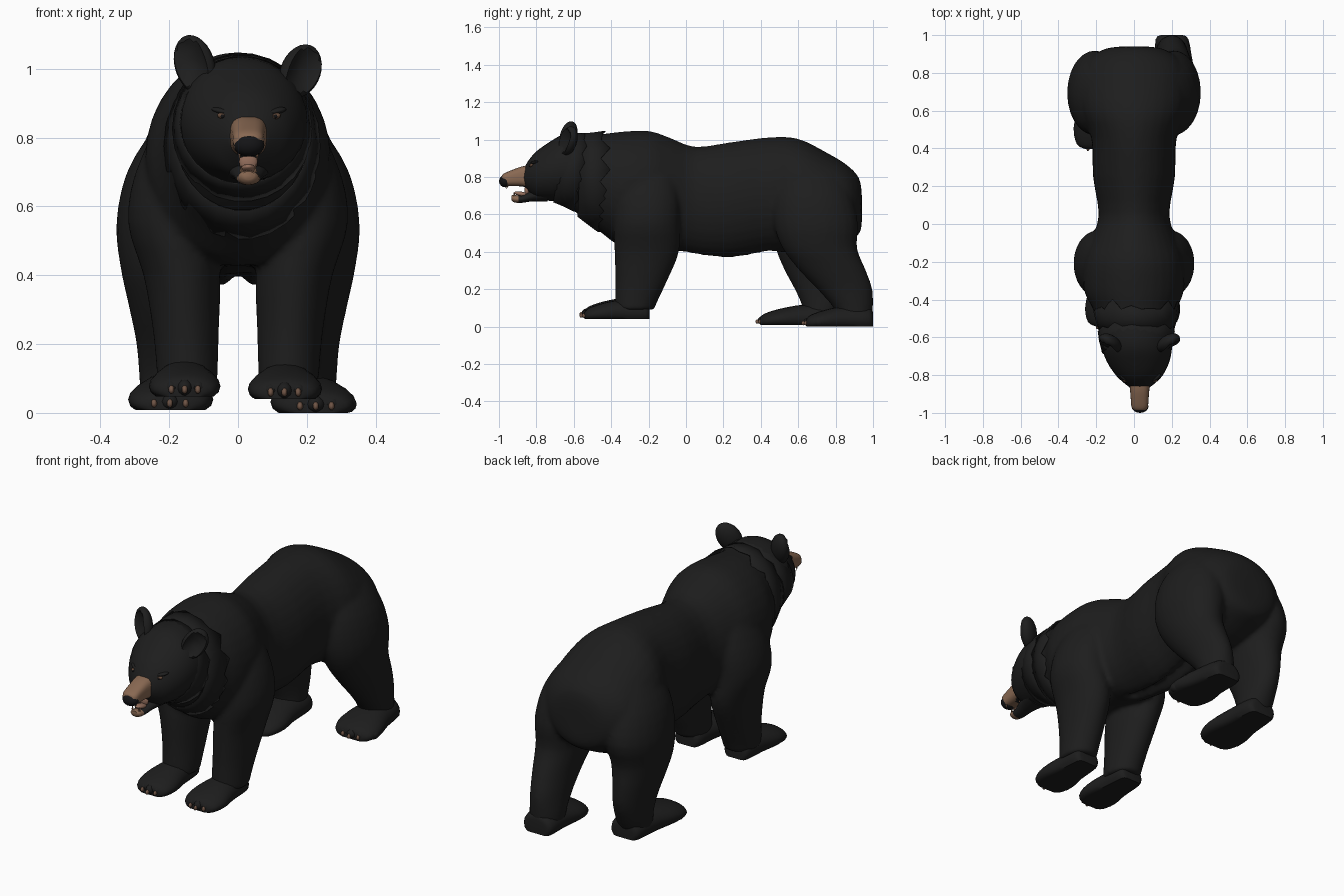
import bpy, bmesh, math
from mathutils import Vector, Matrix

if "Cube" in bpy.data.objects:
    bpy.data.objects.remove(bpy.data.objects["Cube"])


def material(name, rgb):
    m = bpy.data.materials.new(name)
    m.diffuse_color = (*rgb, 1)
    m.use_nodes = True
    m.node_tree.nodes["Principled BSDF"].inputs["Base Color"].default_value = m.diffuse_color
    return m


FUR = material("black fur", (0.0125, 0.0125, 0.0125))
NOSE = material("nose black", (0.007, 0.007, 0.008))
TAN = material("muzzle tan", (0.25, 0.14, 0.085))
TONGUE = material("tongue", (0.30, 0.16, 0.11))
CLAW = material("claw brown", (0.16, 0.09, 0.06))
EYE = material("eye brown", (0.12, 0.065, 0.04))


def finish(name, bm, mats, angle=50):
    bmesh.ops.recalc_face_normals(bm, faces=bm.faces)
    me = bpy.data.meshes.new(name)
    bm.to_mesh(me)
    bm.free()
    ob = bpy.data.objects.new(name, me)
    bpy.context.collection.objects.link(ob)
    for m in mats:
        me.materials.append(m)
    bpy.ops.object.select_all(action='DESELECT')
    ob.select_set(True)
    bpy.context.view_layer.objects.active = ob
    bpy.ops.object.shade_smooth_by_angle(angle=math.radians(angle))
    return ob


def spline(rows, steps):
    """Catmull-Rom interpolation through the section rows."""
    out = []
    for i in range(len(rows) - 1):
        p = [Vector(rows[max(0, min(len(rows) - 1, i + k))]) for k in (-1, 0, 1, 2)]
        for s in range(steps):
            t = s / steps
            out.append(p[1] + 0.5 * t * (p[2] - p[0] + t * (2 * p[0] - 5 * p[1] + 4 * p[2] - p[3]
                       + t * (3 * (p[1] - p[2]) + p[3] - p[0]))))
    return out + [Vector(rows[-1])]


def loft(name, axis, rows, mats=(FUR,), sides=24, steps=3, floor=None, rule=None, power=1):
    """Ellipse sections: position on axis, two centre values, two radii; power < 1 squares them."""
    bm = bmesh.new()
    rings = []
    for t, a, b, ra, rb in spline(rows, steps):
        ring = []
        for k in range(sides):
            c, s = math.cos(math.tau * k / sides), math.sin(math.tau * k / sides)
            u = a + ra * math.copysign(abs(c) ** power, c)
            v = b + rb * math.copysign(abs(s) ** power, s)
            co = (u, t, v) if axis == 'y' else (u, v, t)
            if floor is not None:
                co = (co[0], co[1], max(co[2], floor))
            ring.append(bm.verts.new(co))
        rings.append(ring)
    for r, q in zip(rings, rings[1:]):
        for k in range(sides):
            bm.faces.new((r[k], r[(k + 1) % sides], q[(k + 1) % sides], q[k]))
    bm.faces.new(rings[0])
    bm.faces.new(rings[-1])
    if rule:
        for f in bm.faces:
            f.material_index = rule(f.calc_center_median())
    return finish(name, bm, mats)


def ball(name, loc, size, mat, rot=(0, 0, 0), seg=16):
    bm = bmesh.new()
    bmesh.ops.create_uvsphere(bm, u_segments=seg, v_segments=seg // 2, radius=1)
    ob = finish(name, bm, [mat])
    ob.location, ob.scale, ob.rotation_euler = loc, size, rot
    return ob


def cone(name, base, tip, r, mat, seg=6):
    base, tip = Vector(base), Vector(tip)
    d = tip - base
    bm = bmesh.new()
    bmesh.ops.create_cone(bm, cap_ends=True, segments=seg, radius1=r, radius2=0, depth=d.length,
                          matrix=Matrix.Translation((base + tip) / 2) @ d.to_track_quat('Z', 'Y').to_matrix().to_4x4())
    return finish(name, bm, [mat])


# Torso from rump to neck, with a groove along the belly
torso = loft("torso", 'y', [
    (0.94, 0, 0.63, 0.06, 0.08), (0.925, 0, 0.645, 0.16, 0.15), (0.86, 0, 0.66, 0.25, 0.205),
    (0.75, 0, 0.67, 0.285, 0.262), (0.6, 0, 0.70, 0.28, 0.305), (0.45, 0, 0.705, 0.225, 0.308),
    (0.25, 0, 0.675, 0.217, 0.313), (0.05, 0, 0.67, 0.187, 0.292), (-0.08, 0, 0.71, 0.225, 0.298),
    (-0.2, 0, 0.737, 0.265, 0.31), (-0.35, 0, 0.737, 0.265, 0.305), (-0.45, 0.005, 0.765, 0.222, 0.265),
    (-0.55, 0.01, 0.80, 0.195, 0.225), (-0.62, 0.01, 0.83, 0.17, 0.19)], sides=32)
for v in torso.data.vertices:
    if v.co.z < 0.5 and 0 < v.co.y < 0.5:
        v.co.z += 0.045 * max(0, 1 - abs(v.co.x) / 0.04)

# Legs; the hind leg on the left steps forward
FRONT = [(0.94, 0.12, -0.2, 0.04, 0.06), (0.86, 0.145, -0.2, 0.075, 0.125), (0.7, 0.18, -0.205, 0.118, 0.168),
         (0.55, 0.195, -0.21, 0.125, 0.175), (0.4, 0.163, -0.21, 0.112, 0.173), (0.25, 0.152, -0.238, 0.097, 0.14),
         (0.14, 0.148, -0.265, 0.09, 0.115), (0.09, 0.148, -0.275, 0.088, 0.105)]
HIND = [(0.9, 0.1, 0.67, 0.05, 0.08), (0.83, 0.145, 0.67, 0.095, 0.15), (0.7, 0.19, 0.68, 0.133, 0.205),
        (0.55, 0.207, 0.695, 0.147, 0.225), (0.42, 0.213, 0.715, 0.128, 0.2), (0.3, 0.212, 0.785, 0.103, 0.178),
        (0.2, 0.205, 0.85, 0.09, 0.147), (0.1, 0.2, 0.895, 0.087, 0.105), (0.04, 0.2, 0.9, 0.085, 0.095)]
parts = [torso]
for s in (-1, 1):
    parts.append(loft("front_leg", 'z', [(z, s * x, y, a, b) for z, x, y, a, b in FRONT]))
    shift = 0.2 if s < 0 else 0
    parts.append(loft("hind_leg", 'z', [(z, s * x, y - shift * (max(0, 0.55 - z) / 0.52) ** 1.25, a, b)
                                        for z, x, y, a, b in HIND]))

# Blend torso and legs into one skin
bpy.ops.object.select_all(action='DESELECT')
for p in parts:
    p.select_set(True)
bpy.context.view_layer.objects.active = torso
bpy.ops.object.join()
torso.name = "body"
skin = torso.modifiers.new("skin", 'REMESH')
skin.mode, skin.voxel_size, skin.use_smooth_shade = 'VOXEL', 0.012, True
soft = torso.modifiers.new("soften", 'SMOOTH')
soft.factor, soft.iterations = 0.5, 8

# Head
loft("head", 'y', [
    (-0.45, 0.01, 0.79, 0.19, 0.23), (-0.55, 0.01, 0.82, 0.195, 0.215), (-0.65, 0.015, 0.845, 0.187, 0.185),
    (-0.73, 0.022, 0.83, 0.165, 0.157), (-0.8, 0.028, 0.812, 0.125, 0.125), (-0.84, 0.03, 0.806, 0.085, 0.085),
    (-0.865, 0.03, 0.80, 0.053, 0.05)], sides=28)


# Fur collars with a slightly jagged back edge
def collar(name, rows, jag, sides=26):
    bm = bmesh.new()
    rings = []
    for i, (y, zc, rx, rz, lean) in enumerate(rows):
        ring = []
        for k in range(sides):
            w = math.tau * k / sides
            j = jag * (0.5 + 0.5 * math.sin(k * 2.3)) * (k % 2) if i == len(rows) - 1 else 0
            ring.append(bm.verts.new((0.012 + rx * math.cos(w), y + lean * math.sin(w) + j, zc + rz * math.sin(w))))
        rings.append(ring)
    for r, q in zip(rings, rings[1:]):
        for k in range(sides):
            bm.faces.new((r[k], r[(k + 1) % sides], q[(k + 1) % sides], q[k]))
    ob = finish(name, bm, [FUR], 60)
    ob.modifiers.new("thickness", 'SOLIDIFY').thickness = 0.004


collar("cheek_ruff", [(-0.68, 0.842, 0.182, 0.178, 0.03), (-0.62, 0.835, 0.196, 0.196, 0.03),
                      (-0.57, 0.826, 0.204, 0.212, 0.03)], 0.025)
collar("neck_ruff", [(-0.57, 0.81, 0.198, 0.224, 0.01), (-0.51, 0.79, 0.215, 0.25, 0.01),
                     (-0.46, 0.775, 0.228, 0.272, 0.01)], 0.06)

# Ears with a hollow front, turned outward
for x, z, h, tilt, turn in ((-0.126, 1.012, 0.091, -0.42, -0.45), (0.182, 0.993, 0.084, 0.55, 0.45)):
    bm = bmesh.new()
    bmesh.ops.create_uvsphere(bm, u_segments=20, v_segments=14, radius=1)
    for v in bm.verts:
        r = math.hypot(v.co.x, v.co.z)
        if v.co.y < 0 and r < 0.8:
            v.co.y += 1.1 * (1 - r / 0.8) ** 0.5
    ear = finish("ear", bm, [FUR])
    ear.location, ear.scale, ear.rotation_euler = (x, -0.63, z), (0.061, 0.042, h), (-0.12, tilt, turn)

# Muzzle, nose and open mouth
loft("muzzle", 'y', [
    (-0.83, 0.03, 0.803, 0.058, 0.062), (-0.88, 0.03, 0.803, 0.051, 0.053), (-0.93, 0.03, 0.795, 0.047, 0.043),
    (-0.97, 0.03, 0.787, 0.043, 0.034), (-0.985, 0.03, 0.785, 0.03, 0.025)],
    mats=(TAN, FUR), sides=24, power=0.7, rule=lambda c: 1 if c.z < 0.752 else 0)
ball("nose", (0.032, -0.966, 0.778), (0.045, 0.034, 0.033), NOSE)
loft("lower_jaw", 'y', [
    (-0.74, 0.03, 0.715, 0.075, 0.045), (-0.82, 0.03, 0.70, 0.05, 0.03), (-0.88, 0.03, 0.682, 0.036, 0.02),
    (-0.92, 0.03, 0.685, 0.03, 0.02), (-0.933, 0.03, 0.69, 0.018, 0.012)],
    mats=(FUR, TAN), sides=16, rule=lambda c: 1 if c.y < -0.895 else 0)
ball("tongue", (0.03, -0.875, 0.708), (0.023, 0.045, 0.013), TONGUE, (-0.2, 0, 0))
ball("mouth_lining", (0.03, -0.85, 0.73), (0.027, 0.014, 0.03), TONGUE)
for s in (-1, 1):
    cone("upper_fang", (0.03 + s * 0.026, -0.955, 0.765), (0.03 + s * 0.025, -0.958, 0.733), 0.007, TAN)
    cone("lower_fang", (0.03 + s * 0.02, -0.918, 0.70), (0.03 + s * 0.02, -0.92, 0.722), 0.006, TAN)
    # Eyes and brows
    ball("eye", (0.032 + s * 0.077, -0.826, 0.862), (0.016, 0.012, 0.009), EYE, (0, -s * 0.3, 0))
    ball("pupil", (0.032 + s * 0.077, -0.835, 0.862), (0.006, 0.005, 0.006), NOSE, seg=10)
    ball("brow", (0.032 + s * 0.078, -0.808, 0.877), (0.034, 0.02, 0.01), FUR, (0, -s * 0.2, s * 0.5))


# Feet with toes and claws
def foot(name, x, heel, length, floor, width, height, toe_out):
    def row(f, w, h):
        return (heel - length * f, x + toe_out * f, floor + h * 0.35, w, h * 0.65)
    loft(name, 'y', [row(0, width * 0.45, height * 0.7), row(0.06, width * 0.7, height),
                     row(0.4, width * 0.82, height * 1.05), row(0.7, width, height * 0.85),
                     row(0.9, width * 0.85, height * 0.6), row(0.96, width * 0.5, height * 0.4)],
         floor=floor, sides=20)
    for k in range(5):
        u = (k - 2) / 2
        tx = x + toe_out + u * width * 0.74
        ty = heel - length * (0.92 - 0.14 * u * u)
        ball(name + "_toe", (tx, ty, floor + 0.025), (width * 0.22, 0.032, 0.025), FUR, seg=12)
        ball(name + "_claw", (tx, ty - 0.03, floor + 0.02), (0.009, 0.014, 0.012), CLAW, (0.5, 0, 0), seg=10)


foot("front_paw_a", -0.155, -0.195, 0.36, 0.048, 0.104, 0.10, 0.0)
foot("front_paw_b", 0.14, -0.195, 0.36, 0.04, 0.108, 0.10, -0.005)
foot("hind_foot_a", -0.19, 0.81, 0.43, 0.008, 0.124, 0.105, -0.008)
foot("hind_foot_b", 0.2, 1.0, 0.37, 0.0, 0.124, 0.105, 0.026)
